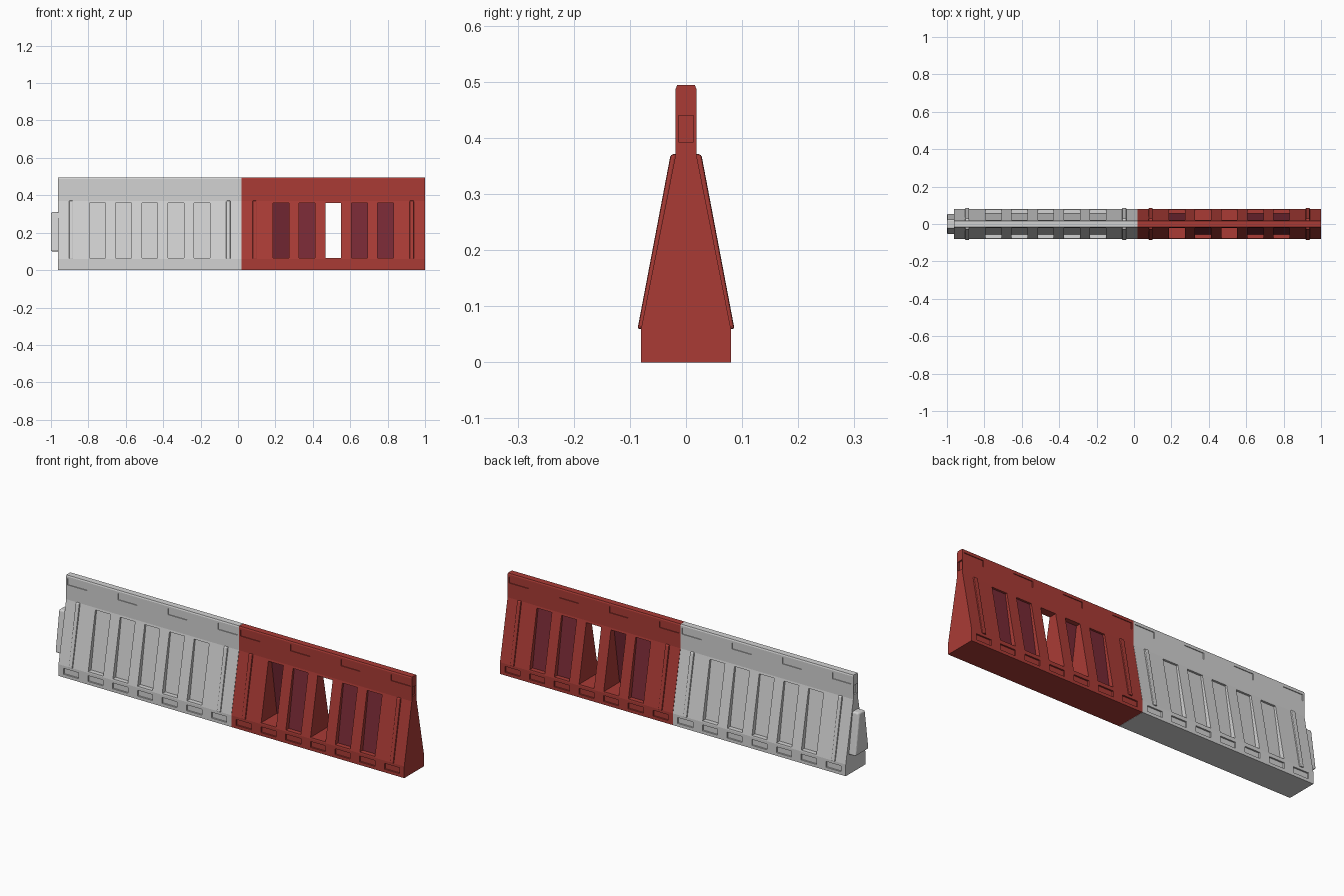
import bpy, bmesh

cube = bpy.data.objects.get("Cube")
if cube:
    bpy.data.objects.remove(cube, do_unlink=True)


def material(name, rgb):
    m = bpy.data.materials.new(name)
    m.use_nodes = True
    m.diffuse_color = (*rgb, 1)
    m.node_tree.nodes["Principled BSDF"].inputs["Base Color"].default_value = (*rgb, 1)
    return m


GREY = material("light grey plastic", (0.65, 0.65, 0.65))
RED = material("red plastic", (0.40, 0.044, 0.036))
MAROON = material("maroon panel", (0.19, 0.023, 0.036))


def add_prism(bm, profile, x0, x1):
    """Extrude a y-z profile along x."""
    a = [bm.verts.new((x0, y, z)) for y, z in profile]
    b = [bm.verts.new((x1, y, z)) for y, z in profile]
    n = len(profile)
    bm.faces.new(a)
    bm.faces.new(b[::-1])
    for i in range(n):
        j = (i + 1) % n
        bm.faces.new((a[j], a[i], b[i], b[j]))


def add_box(bm, x0, x1, y0, y1, z0, z1):
    add_prism(bm, [(y0, z0), (y1, z0), (y1, z1), (y0, z1)], x0, x1)


def finish(bm, name, mat, bevel=0, segments=1):
    bmesh.ops.recalc_face_normals(bm, faces=bm.faces)
    mesh = bpy.data.meshes.new(name)
    bm.to_mesh(mesh)
    bm.free()
    mesh.materials.append(mat)
    ob = bpy.data.objects.new(name, mesh)
    bpy.context.collection.objects.link(ob)
    if bevel:
        mod = ob.modifiers.new("rounded edges", "BEVEL")
        mod.width = bevel
        mod.segments = segments
    return ob


def carve(ob, cutter):
    """Subtract the cutter for good and discard it."""
    mod = ob.modifiers.new("cut", "BOOLEAN")
    mod.operation = "DIFFERENCE"
    mod.solver = "EXACT"
    mod.object = cutter
    bpy.context.view_layer.update()
    dg = bpy.context.evaluated_depsgraph_get()
    mesh = bpy.data.meshes.new_from_object(ob.evaluated_get(dg))
    ob.modifiers.clear()
    ob.data = mesh
    bpy.data.objects.remove(cutter, do_unlink=True)


LENGTH, PITCH = 0.98, 0.14
half = [(0.08, 0), (0.08, 0.06), (0.0185, 0.37), (0.0185, 0.487), (0.016, 0.494)]
body = half + [(-y, z) for y, z in reversed(half)]
windows = [0.21 + PITCH * k for k in range(5)]
W = 0.0425


def segment(name, x0, mat, panel_mat, missing, end_x, end_dir):
    # Tapered wall
    bm = bmesh.new()
    add_prism(bm, body, x0, x0 + LENGTH)
    wall = finish(bm, name + "_wall", mat)

    # Windows, forklift pockets, top grips and the end socket
    bm = bmesh.new()
    for c in windows:
        add_box(bm, x0 + c - W, x0 + c + W, -0.1, 0.1, 0.066, 0.36)
    for s in (-1, 1):
        for k in range(7):
            c = x0 + 0.07 + PITCH * k
            add_box(bm, c - 0.043, c + 0.043, s * 0.072, s * 0.1, 0.016, 0.046)
        for k in range(4):
            c = x0 + 0.064 + 0.284 * k
            add_box(bm, c - 0.055, c + 0.055, s * 0.0145, s * 0.05, 0.445, 0.477)
    ex = sorted((end_x + end_dir * 0.02, end_x - end_dir * 0.008))
    add_box(bm, *ex, -0.0135, 0.0135, 0.393, 0.44)
    carve(wall, finish(bm, name + "_cutter", mat))

    # Recessed panels, one per side of each window
    bm = bmesh.new()
    for s in (-1, 1):
        for k, c in enumerate(windows):
            if (s, k) in missing:
                continue
            add_prism(bm, [(s * 0.055, 0.066), (s * 0.01, 0.36),
                           (s * 0.004, 0.36), (s * 0.049, 0.066)],
                      x0 + c - W, x0 + c + W)
    finish(bm, name + "_panels", panel_mat)

    # Raised ribs near both ends
    bm = bmesh.new()
    for s in (-1, 1):
        for c in (0.07, LENGTH - 0.07):
            add_prism(bm, [(s * 0.076, 0.06), (s * 0.0865, 0.059),
                           (s * 0.0275, 0.37), (s * 0.016, 0.372)],
                      x0 + c - 0.011, x0 + c + 0.011)
    finish(bm, name + "_ribs", mat, 0.004, 2)


segment("grey_segment", -0.962, GREY, GREY, set(), -0.962, -1)
segment("red_segment", 0.019, RED, MAROON, {(-1, 0), (1, 1), (-1, 2), (1, 2)}, 0.999, 1)

# Tapered coupling lug on the free grey end
bm = bmesh.new()
add_prism(bm, [(-0.055, 0.1), (0.055, 0.1), (0.024, 0.31), (-0.024, 0.31)], -1, -0.95)
finish(bm, "coupling_lug", GREY, 0.008, 3)
